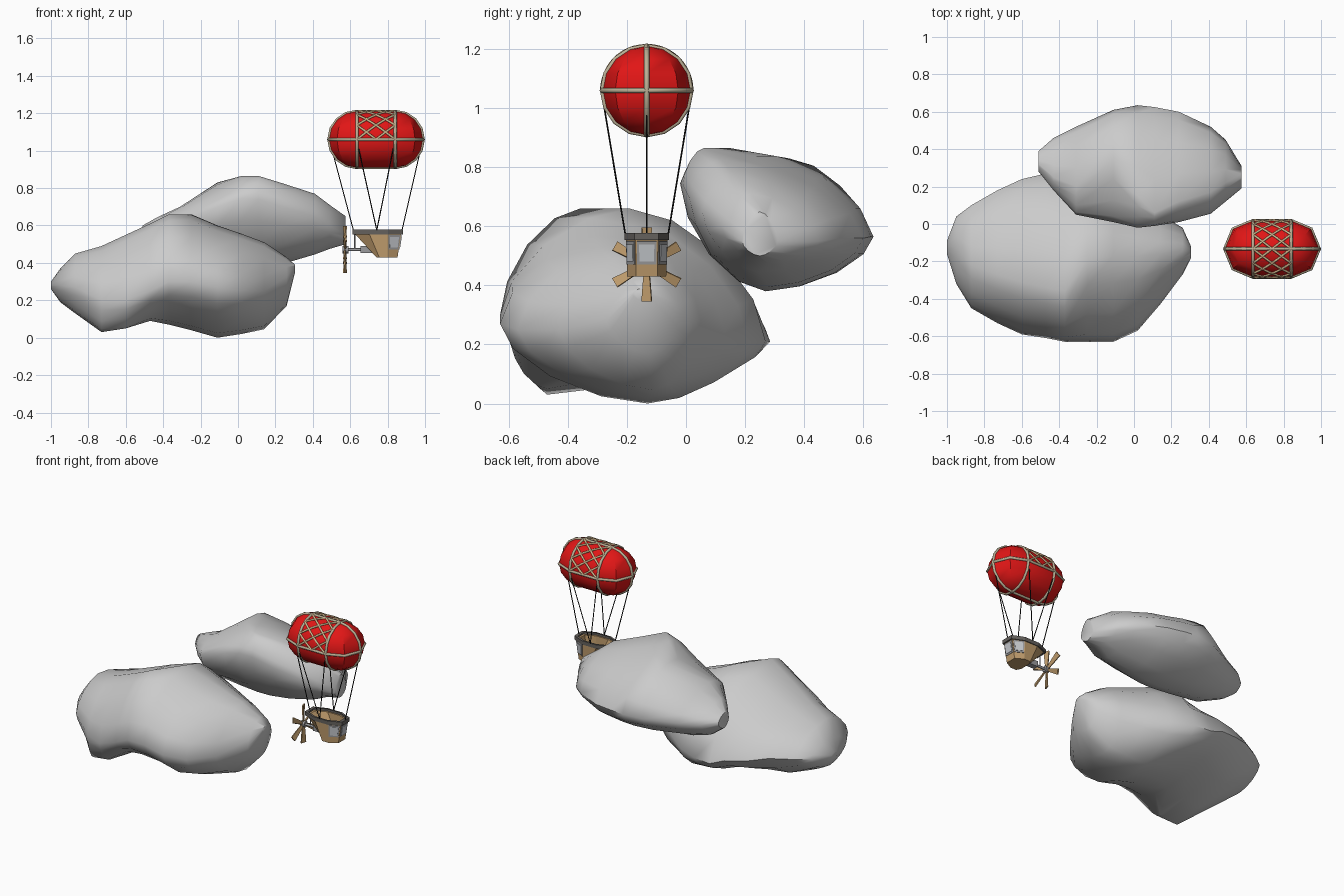
import bpy, bmesh
from math import sin, cos, pi, radians
from mathutils import Vector, Matrix

if "Cube" in bpy.data.objects:
    bpy.data.objects.remove(bpy.data.objects["Cube"])


def material(name, r, g, b):
    m = bpy.data.materials.new(name)
    m.diffuse_color = (r, g, b, 1)
    m.use_nodes = True
    m.node_tree.nodes["Principled BSDF"].inputs["Base Color"].default_value = m.diffuse_color
    return m


CLOUD = material("cloud_grey", .6, .6, .6)
RED = material("balloon_red", .76, .008, .008)
BAND = material("band_beige", .50, .43, .30)
NET = material("net_tan", .64, .46, .26)
WOOD = material("wood", .52, .33, .15)
ROPE = material("rope_black", .01, .01, .01)
DARK = material("dark_grey", .13, .12, .11)
METAL = material("metal_grey", .33, .33, .34)
GLASS = material("window_pane", .56, .58, .61)


def finish(name, bm, mat, smooth=None):
    bmesh.ops.recalc_face_normals(bm, faces=bm.faces)
    me = bpy.data.meshes.new(name)
    bm.to_mesh(me)
    bm.free()
    me.materials.append(mat)
    ob = bpy.data.objects.new(name, me)
    bpy.context.collection.objects.link(ob)
    if smooth:
        bpy.ops.object.select_all(action='DESELECT')
        ob.select_set(True)
        bpy.context.view_layer.objects.active = ob
        bpy.ops.object.shade_smooth_by_angle(angle=radians(smooth))
    return ob


def add_loft(bm, rings):
    """Skin a row of closed rings and cap both ends."""
    vs = [[bm.verts.new(p) for p in r] for r in rings]
    n = len(vs[0])
    for a, b in zip(vs, vs[1:]):
        for i in range(n):
            j = (i + 1) % n
            bm.faces.new((a[i], a[j], b[j], b[i]))
    bm.faces.new(vs[0])
    bm.faces.new(vs[-1])


def loft(name, rings, mat, smooth=None):
    bm = bmesh.new()
    add_loft(bm, rings)
    return finish(name, bm, mat, smooth)


def tubes(name, paths, radius, mat, closed=False, res=1):
    cu = bpy.data.curves.new(name, 'CURVE')
    cu.dimensions = '3D'
    cu.bevel_depth = radius
    cu.bevel_resolution = res
    cu.use_fill_caps = True
    for path in paths:
        s = cu.splines.new('POLY')
        s.points.add(len(path) - 1)
        for p, c in zip(s.points, path):
            p.co = (*c, 1)
        s.use_cyclic_u = closed
    cu.materials.append(mat)
    ob = bpy.data.objects.new(name, cu)
    bpy.context.collection.objects.link(ob)
    bpy.ops.object.select_all(action='DESELECT')
    ob.select_set(True)
    bpy.context.view_layer.objects.active = ob
    bpy.ops.object.convert(target='MESH')
    return ob


# Clouds: sections along x, each given by its front, top, back and bottom (y, z)
def cloud(name, stations):
    rings = []
    for x, *v in stations:
        e = [(v[i], v[i + 1]) for i in range(0, 8, 2)]
        ring = []
        for q in range(4):
            a, b = e[q], e[(q + 1) % 4]
            for k in range(4):
                t = k * pi / 8
                c, s = cos(t) ** 1.2, sin(t) ** 1.2
                if q % 2 == 0:      # side point to top or bottom point
                    ring.append((x, b[0] + (a[0] - b[0]) * c, a[1] + (b[1] - a[1]) * s))
                else:               # top or bottom point to side point
                    ring.append((x, a[0] + (b[0] - a[0]) * s, b[1] + (a[1] - b[1]) * c))
        rings.append(ring)
    loft(name, rings, CLOUD, 50)


cloud("large_cloud", [
    (-1.0, -.16, .28, -.12, .30, -.09, .28, -.12, .26),
    (-.95, -.32, .28, -.12, .37, .04, .30, -.15, .19),
    (-.87, -.45, .27, -.22, .45, .10, .30, -.27, .13),
    (-.73, -.53, .20, -.27, .49, .18, .30, -.47, .03),
    (-.60, -.59, .20, -.31, .55, .24, .27, -.47, .05),
    (-.47, -.61, .25, -.34, .61, .27, .25, -.25, .09),
    (-.37, -.63, .30, -.36, .66, .285, .21, -.18, .07),
    (-.25, -.63, .30, -.19, .66, .27, .21, -.14, .04),
    (-.11, -.63, .27, -.17, .60, .21, .21, -.13, .0),
    (.02, -.57, .25, -.17, .555, .13, .24, -.12, .02),
    (.14, -.43, .25, -.16, .51, .05, .28, -.11, .045),
    (.26, -.27, .28, -.14, .43, -.02, .30, -.13, .17),
    (.305, -.18, .37, -.15, .39, -.12, .37, -.15, .35)])

cloud("small_cloud", [
    (-.51, .28, .55, .32, .60, .39, .55, .33, .50),
    (-.43, .18, .57, .25, .645, .46, .55, .33, .44),
    (-.31, .05, .62, .20, .70, .52, .55, .30, .40),
    (-.11, .01, .70, .35, .83, .61, .56, .28, .385),
    (.02, -.02, .745, .15, .865, .635, .565, .27, .38),
    (.11, -.01, .74, .06, .865, .625, .565, .27, .38),
    (.24, .01, .70, .12, .825, .60, .56, .28, .395),
    (.41, .055, .65, .17, .77, .52, .56, .25, .445),
    (.49, .12, .60, .22, .71, .45, .55, .28, .475),
    (.575, .19, .55, .25, .65, .31, .55, .25, .50)])

# Balloon: a stretched eight-sided ball
CX, CY, CZ, R, H = .738, -.133, 1.06, .151, .102


def stadium(r, z):
    pts = []
    for side, start in ((1, -pi / 2), (-1, pi / 2)):
        for k in range(5):
            a = start + k * pi / 4
            pts.append((CX + side * H + r * cos(a), CY + r * sin(a), z))
    return pts


steps = [radians(-89.7 + 179.4 * i / 8) for i in range(9)]
loft("balloon", [stadium(R * cos(t), CZ + R * sin(t)) for t in steps], RED, 30)


def hoop(x, a, r=R):
    return (x, CY + r * cos(a), CZ + r * sin(a))


# Bands round the balloon
circle = [i * pi / 8 for i in range(16)]
bands = [stadium(R, CZ)]
bands += [[hoop(CX + s * H, a) for a in circle] for s in (-1, 1)]
keel = [(1, -pi / 2), (-1, pi / 2)]
bands.append([(CX + s * H + R * cos(st + k * pi / 8), CY, CZ + R * sin(st + k * pi / 8))
              for s, st in keel for k in range(9)])
tubes("balloon_bands", bands, .009, BAND, True)

# Crossed net over the top half
net = []
for d in (-1, 1):
    for start in range(-30, 180, 30):
        path = []
        for k in range(9):
            deg = start + 60 * k / 8
            if 0 <= deg <= 180:
                path.append(hoop(CX + d * H * (k / 4 - 1), radians(deg), R + .001))
        if len(path) > 1:
            net.append(path)
tubes("balloon_net", net, .0065, NET)

# Ropes
ropes = [[(.50, CY, 1.015), (.617, CY, .575)], [(.978, CY, 1.015), (.877, CY, .575)]]
for s in (-1, 1):
    for x in (.645, .83):
        ropes.append([(x, CY + s * .145, 1.01), (.742, CY + s * .073, .575)])
tubes("ropes", ropes, .003, ROPE)


# Basket: open eight-sided tub with a sloping stern
def outline(half, z, scale=1):
    pts = half + [(x, -y) for x, y in reversed(half)]
    return [Vector((.745 + (x - .745) * scale, CY + y * scale, z)) for x, y in pts]


top = [(.873, .038), (.80, .07), (.70, .07), (.62, .038)]
low = [(.853, .036), (.80, .066), (.755, .066), (.74, .036)]
rim, base = outline(top, .56), outline(low, .43)
loft("basket", [base, rim, outline(top, .56, .88), outline(low, .46, .88)], WOOD)
bm = bmesh.new()
add_loft(bm, [outline(top, .553, .96), outline(top, .553, 1.07),
              outline(top, .578, 1.07), outline(top, .578, .9)])
caps = [f for f in bm.faces if len(f.verts) > 4]
bmesh.ops.delete(bm, geom=caps, context='FACES_ONLY')
finish("basket_rim", bm, DARK)


# Windows on the bow and the two angled bow sides
def plate(name, i, j, u, v0, v1, lift, mat):
    def at(s, t):
        return rim[i].lerp(rim[j], s).lerp(base[i].lerp(base[j], s), t)
    quad = [at(u, v0), at(1 - u, v0), at(1 - u, v1), at(u, v1)]
    n = (quad[1] - quad[0]).cross(quad[3] - quad[0]).normalized()
    if n.dot(quad[0] - Vector((.76, CY, .5))) < 0:
        n = -n
    loft(name, [[p - n * .002 for p in quad], [p + n * lift for p in quad]], mat)


for name, i, j in (("bow", 7, 0), ("left", 0, 1), ("right", 6, 7)):
    plate(name + "_window_frame", i, j, .06, .08, .68, .003, METAL)
    plate(name + "_window_pane", i, j, .16, .16, .60, .006, GLASS)

# Propeller: six tapered blades behind the stern
HUB = Vector((.572, CY, .471))
bm = bmesh.new()
for k in range(6):
    turn = Matrix.Rotation(k * pi / 3, 3, 'X') @ Matrix.Rotation(radians(20), 3, 'Z')
    add_loft(bm, [[HUB + turn @ Vector((x, y * w, r)) for x, y in
                   ((-.004, -1), (.004, -1), (.004, 1), (-.004, 1))]
                  for r, w in ((.015, .007), (.05, .012), (.125, .018))])
finish("propeller_blades", bm, WOOD)


# Hub, shaft, motor box and strut
def rod(name, x0, x1, r, n=10):
    loft(name, [[(x, CY + r * cos(2 * pi * (i + .5) / n), HUB.z + r * sin(2 * pi * (i + .5) / n))
                 for i in range(n)] for x in (x0, x1)], METAL, 40)


rod("propeller_hub", .56, .59, .02)
rod("propeller_shaft", .58, .68, .008)
rod("motor_box", .655, .735, .026, 4)
tubes("motor_strut", [[(.624, CY, .471), (.624, CY, .56)]], .004, METAL)
